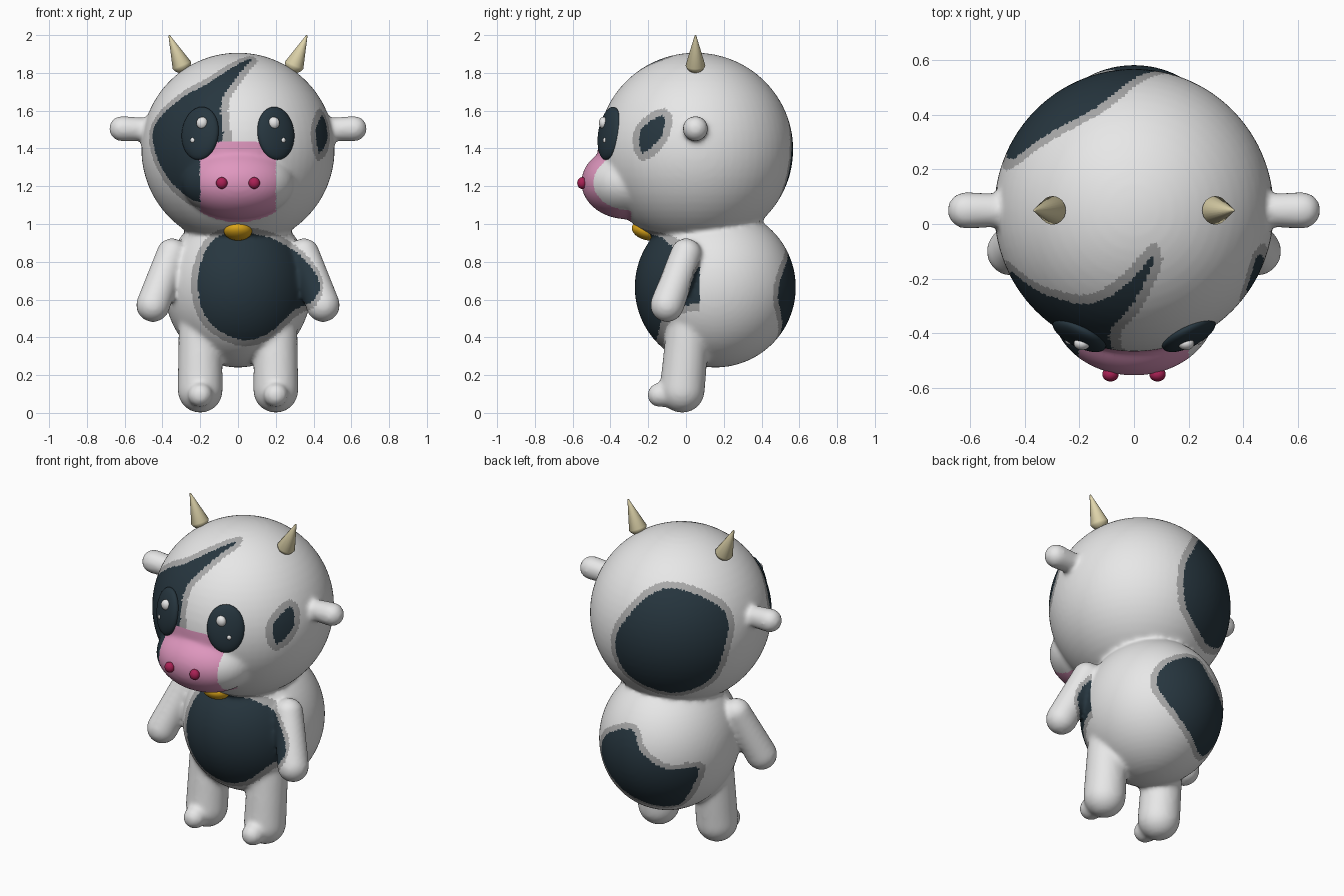
import bpy, bmesh
from math import sin, cos, asin, radians
from mathutils import Vector, Matrix, Euler
from mathutils.geometry import interpolate_bezier

cube = bpy.data.objects.get("Cube")
if cube:
    bpy.data.objects.remove(cube, do_unlink=True)


def material(name, rgb):
    mat = bpy.data.materials.new(name)
    mat.use_nodes = True
    mat.diffuse_color = (*rgb, 1)
    bsdf = next(n for n in mat.node_tree.nodes if n.type == 'BSDF_PRINCIPLED')
    bsdf.inputs["Base Color"].default_value = (*rgb, 1)
    return mat


white = material("hide white", (0.8, 0.8, 0.8))
grey = material("patch rim grey", (0.4, 0.4, 0.4))
dark = material("patch dark", (0.02, 0.037, 0.05))
pink = material("muzzle pink", (0.74, 0.31, 0.52))
berry = material("nostril berry", (0.4, 0.015, 0.09))
gold = material("bell gold", (0.7, 0.37, 0.01))
cream = material("horn cream", (0.76, 0.68, 0.42))


def ball(bm, centre, radii, rot=(0, 0, 0), segments=32):
    """Ellipsoid with optional rotation in degrees."""
    turn = Euler([radians(angle) for angle in rot]).to_matrix().to_4x4()
    place = Matrix.Translation(centre) @ turn @ Matrix.Diagonal((*radii, 1))
    bmesh.ops.create_uvsphere(bm, u_segments=segments, v_segments=segments // 2,
                              radius=1, matrix=place)


def capsule(bm, start, end, start_radius, end_radius):
    """Round-ended, tapering limb."""
    start, end = Vector(start), Vector(end)
    turn = (end - start).to_track_quat('Z', 'Y')
    sphere = bmesh.ops.create_uvsphere(bm, u_segments=24, v_segments=12, radius=1)
    for vert in sphere["verts"]:
        far = vert.co.z > -0.001
        reach = (turn @ vert.co) * (end_radius if far else start_radius)
        vert.co = (end if far else start) + reach


def add_object(name, bm, *mats):
    mesh = bpy.data.meshes.new(name)
    bm.to_mesh(mesh)
    bm.free()
    for mat in mats:
        mesh.materials.append(mat)
    mesh.shade_smooth()
    obj = bpy.data.objects.new(name, mesh)
    bpy.context.scene.collection.objects.link(obj)
    return obj


# Body: overlapping volumes fused into one soft skin
head, torso = Vector((0, 0.05, 1.395)), Vector((0, 0.155, 0.665))
bm = bmesh.new()
ball(bm, head, (0.512, 0.518, 0.512), segments=64)
ball(bm, torso, (0.39, 0.427, 0.425), segments=64)
ball(bm, (0, -0.31, 1.22), (0.3, 0.245, 0.195), segments=48)  # muzzle
for s in (-1, 1):
    capsule(bm, (s * 0.35, 0, 0.84), (s * 0.45, -0.1, 0.57), 0.085, 0.09)  # arm
    capsule(bm, (s * 0.2, 0.01, 0.45), (s * 0.2, -0.02, 0.12), 0.118, 0.12)  # leg
    capsule(bm, (s * 0.2, -0.02, 0.11), (s * 0.2, -0.14, 0.095), 0.09, 0.065)  # toe
    capsule(bm, (s * 0.45, 0.05, 1.5), (s * 0.615, 0.05, 1.505), 0.06, 0.068)  # ear
body = add_object("body", bm)
remesh = body.modifiers.new("fuse", 'REMESH')
remesh.mode = 'VOXEL'
remesh.voxel_size = 0.013
soften = body.modifiers.new("soften", 'SMOOTH')
soften.factor = 0.5
soften.iterations = 10
bpy.context.view_layer.update()
graph = bpy.context.evaluated_depsgraph_get()
skin = bpy.data.meshes.new_from_object(body.evaluated_get(graph))
body.modifiers.clear()
body.data = skin
skin.materials.clear()
for mat in (white, grey, dark, pink):
    skin.materials.append(mat)
skin.shade_smooth()


class Patch:
    """Rounded outline wrapped onto the skin from one direction, with a rim."""
    rim = 0.08

    def __init__(self, centre, radius, azimuth, elevation, *points):
        az, el = radians(azimuth), radians(elevation)
        self.out = Vector((cos(az) * cos(el), sin(az) * cos(el), sin(el)))
        self.right = Vector((-sin(az), cos(az), 0))
        self.up = self.out.cross(self.right)
        self.centre, self.radius = centre, radius
        knots = [self.flatten(Vector(p)) for p in points]
        self.outline = []
        for i, b in enumerate(knots):
            a, c, d = knots[i - 1], knots[(i + 1) % len(knots)], knots[(i + 2) % len(knots)]
            self.outline += interpolate_bezier(b, b + (c - a) / 6, c - (d - b) / 6, c, 5)[:-1]
        self.low = [min(p[k] for p in self.outline) - self.rim for k in (0, 1)]
        self.high = [max(p[k] for p in self.outline) + self.rim for k in (0, 1)]

    def flatten(self, p):
        r = max(p.length / self.radius, 1e-6)
        return p / self.radius * (asin(min(r, 1)) / r)

    def slot(self, point):
        offset = point - self.centre
        if offset.dot(self.out) < 0.08:
            return 0
        p = self.flatten(Vector((offset.dot(self.right), offset.dot(self.up))))
        if not all(self.low[k] < p[k] < self.high[k] for k in (0, 1)):
            return 0
        near, inside = self.rim, False
        for a, b in zip(self.outline, self.outline[1:] + self.outline[:1]):
            edge, w = b - a, p - a
            t = max(0, min(1, w.dot(edge) / max(edge.length_squared, 1e-9)))
            near = min(near, (w - edge * t).length)
            if (a.y > p.y) != (b.y > p.y) and w.x < w.y * edge.x / edge.y:
                inside = not inside
        return 2 if inside else int(near < self.rim)


# Dark patches
eye_patch = Patch(head, 0.515, -90, 0, (-.45, .1), (-.3, .27), (-.14, .36), (.07, .48),
                  (0, .39), (-.09, .25), (-.08, .02), (-.2, -.08), (-.2, -.28), (-.38, -.14))
cheek_spot = Patch(head, 0.515, 0, 0, (-.28, -.02), (-.29, .1), (-.175, .18), (-.18, .07))
head_patch = Patch(head, 0.515, 125, 22, (-.27, .03), (-.1, .155), (.12, .11), (.26, 0),
                   (.25, -.16), (.16, -.37), (-.06, -.445), (-.3, -.34), (-.37, -.15))
belly_patch = Patch(torso, 0.5, -90, 0, (-.12, .26), (.1, .28), (.3, .19), (.43, .03),
                    (.4, -.07), (.3, -.12), (.15, -.25), (0, -.275), (-.17, -.16), (-.21, .06))
rump_patch = Patch(torso, 0.42, 90, 0, (0, .185), (-.2, .08), (-.23, -.08), (-.02, -.26),
                   (.2, -.3), (.34, -.04), (.22, -.02), (.08, .08))
patches = (eye_patch, cheek_spot, head_patch, belly_patch, rump_patch)

for face in skin.polygons:
    x, y, z = face.center
    on_muzzle = abs(x) < 0.2 and y < -0.29 and 1 < z < 1.435
    face.material_index = 3 if on_muzzle else max(p.slot(face.center) for p in patches)

# Paired face parts
for s, side in ((1, "left"), (-1, "right")):
    bm = bmesh.new()
    ball(bm, (s * 0.2, -0.405, 1.48), (0.108, 0.04, 0.142), (-9, 0, s * 27))
    add_object(side + "_eye", bm, dark)

    bm = bmesh.new()
    ball(bm, (s * 0.19, -0.437, 1.535), (0.03, 0.024, 0.032))
    ball(bm, (s * 0.237, -0.425, 1.443), (0.015, 0.015, 0.016))
    add_object(side + "_eye_glints", bm, white)

    bm = bmesh.new()
    ball(bm, (s * 0.086, -0.55, 1.217), (0.03, 0.026, 0.031))
    add_object(side + "_nostril", bm, berry)

    bm = bmesh.new()
    capsule(bm, (s * 0.303, 0.05, 1.853), (s * 0.363, 0.05, 1.995), 0.054, 0.005)
    add_object(side + "_horn", bm, cream)

# Neck bell
bm = bmesh.new()
ball(bm, (0, -0.215, 0.962), (0.075, 0.075, 0.045), (-20, 0, 0))
add_object("bell", bm, gold)
